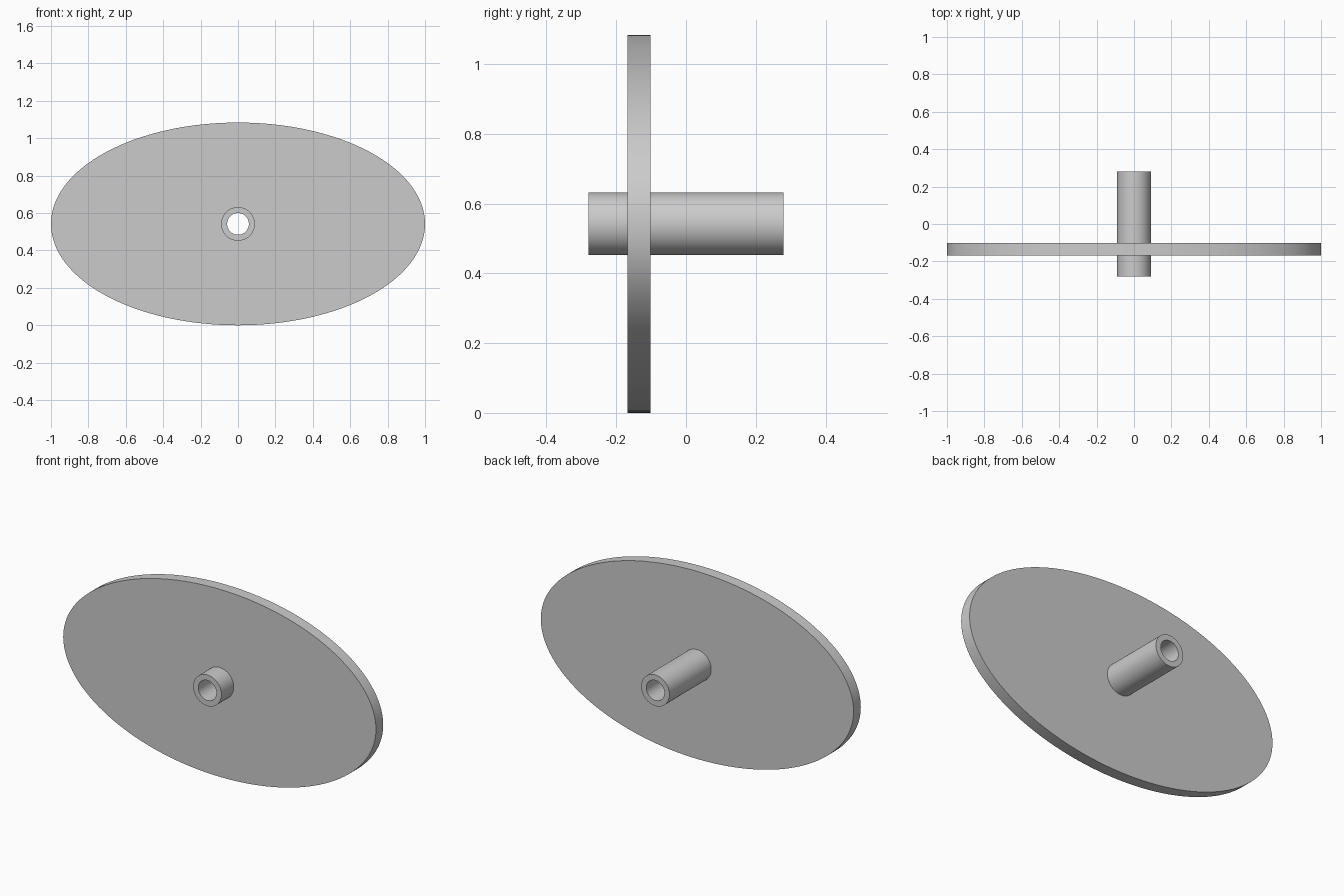
import bpy, bmesh
from math import cos, sin, pi, radians

cube = bpy.data.objects.get("Cube")
if cube:
    bpy.data.objects.remove(cube)

SEGMENTS = 128
CENTRE_Z = 0.542
TUBE_R, BORE_R = 0.09, 0.058

grey = bpy.data.materials.new("light grey")
grey.use_nodes = True
colour = (0.6, 0.6, 0.6, 1)
grey.diffuse_color = colour
grey.node_tree.nodes["Principled BSDF"].inputs["Base Color"].default_value = colour


def ring_solid(name, rx, rz, hole, y0, y1, bore_wall):
    """Elliptical slab along y with a round central hole."""
    bm = bmesh.new()

    def loop(a, b, y):
        angles = [2 * pi * i / SEGMENTS for i in range(SEGMENTS)]
        return [bm.verts.new((a * cos(t), y, b * sin(t))) for t in angles]

    loops = [loop(hole, hole, y0), loop(rx, rz, y0),
             loop(rx, rz, y1), loop(hole, hole, y1)]
    pairs = list(zip(loops, loops[1:]))
    if bore_wall:
        pairs.append((loops[3], loops[0]))
    for p, q in pairs:
        for i in range(SEGMENTS):
            j = (i + 1) % SEGMENTS
            bm.faces.new((p[i], q[i], q[j], p[j]))
    bm.normal_update()
    # Make the front face look towards -y
    if bm.faces[:][0].normal.y > 0:
        bmesh.ops.reverse_faces(bm, faces=bm.faces[:])
    mesh = bpy.data.meshes.new(name)
    bm.to_mesh(mesh)
    bm.free()
    mesh.materials.append(grey)
    obj = bpy.data.objects.new(name, mesh)
    obj.location.z = CENTRE_Z
    bpy.context.collection.objects.link(obj)
    bpy.ops.object.select_all(action="DESELECT")
    obj.select_set(True)
    bpy.context.view_layer.objects.active = obj
    bpy.ops.object.shade_smooth_by_angle(angle=radians(30))
    return obj


# Oval plate, open where the tube passes through it
ring_solid("oval_plate", 1.0, CENTRE_Z, TUBE_R, -0.168, -0.102, False)

# Hollow tube through the middle, longer at the back
ring_solid("centre_tube", TUBE_R, TUBE_R, BORE_R, -0.28, 0.28, True)
